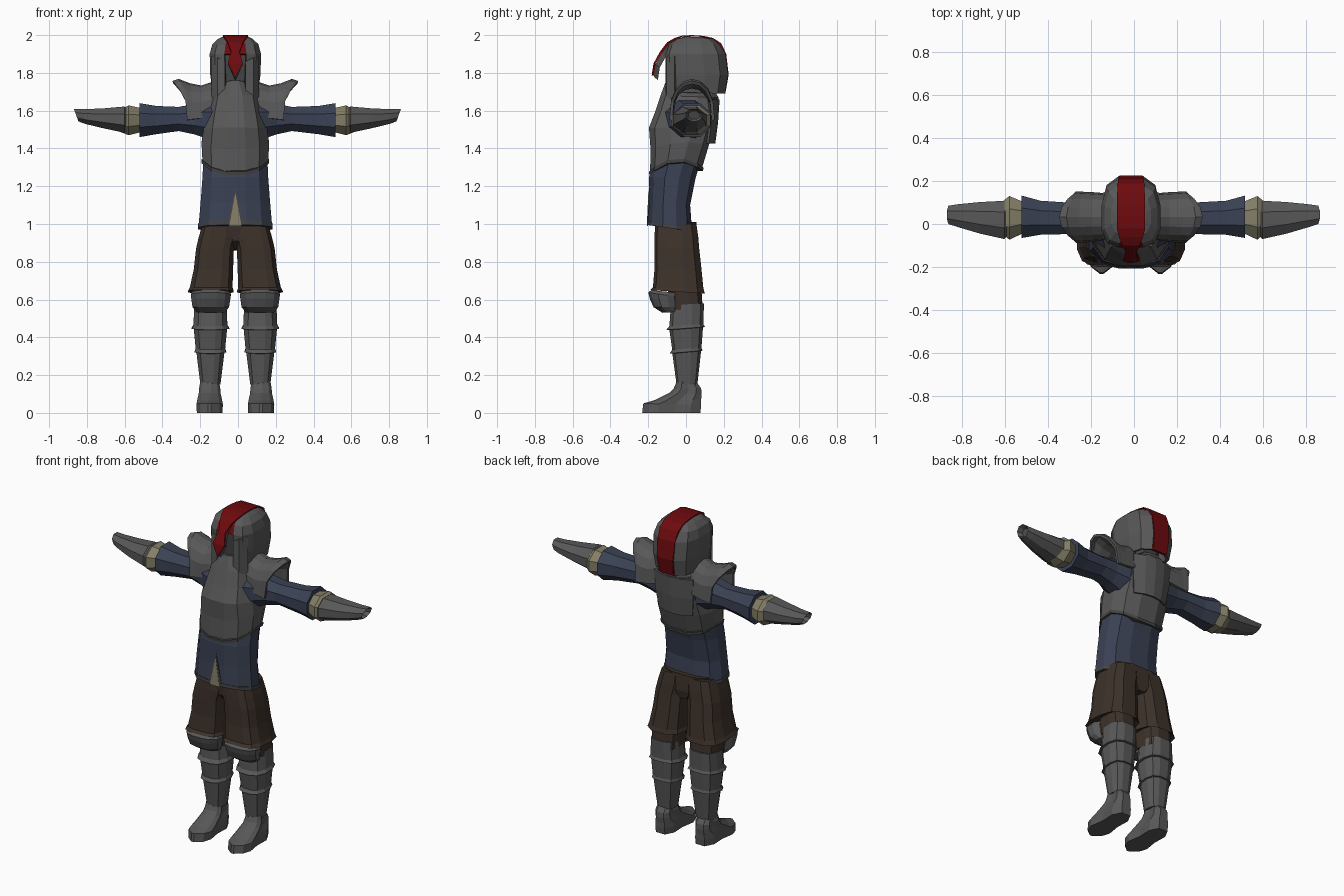
import bpy, bmesh, math
from mathutils import Vector

CX = -0.014  # body centre line


def mat(name, rgb):
    m = bpy.data.materials.new(name)
    m.diffuse_color = (*rgb, 1)
    return m


STEEL = mat("steel", (.097, .097, .097))
DARK = mat("dark steel", (.06, .06, .06))
BLUE = mat("blue cloth", (.042, .053, .087))
BROWN = mat("brown cloth", (.046, .031, .023))
RED = mat("red crest", (.155, .003, .004))
LINEN = mat("linen", (.23, .21, .135))

# Cross-section patterns: right half, front to back, as fractions of half width / half depth
BOXY = [(.43, -1), (.8, -.88), (1, -.5), (1, .25), (.85, .75), (.43, 1)]
TORSO = [(.3, -1), (.72, -.82), (1, -.32), (1, .3), (.8, .8), (.35, 1)]
SHOE = [(.12, -1), (.75, -.78), (1, -.45), (.8, .1), (.85, .65), (.45, 1)]


def finish(name, bm, mats, thick=0):
    bmesh.ops.recalc_face_normals(bm, faces=bm.faces[:])
    me = bpy.data.meshes.new(name)
    bm.to_mesh(me)
    bm.free()
    for m in mats:
        me.materials.append(m)
    ob = bpy.data.objects.new(name, me)
    ob.location.x = CX
    bpy.context.collection.objects.link(ob)
    if thick:
        s = ob.modifiers.new("thickness", 'SOLIDIFY')
        s.thickness, s.offset = thick, -1
    return ob


def loft(name, rings, mats, rule=None, closed=True, drop=None, thick=0):
    """Skin a list of rings; rule(face centre, normal) picks the material, drop removes faces."""
    bm = bmesh.new()
    rows = [[bm.verts.new(p) for p in r] for r in rings]
    n = len(rows[0])
    for a, b in zip(rows, rows[1:]):
        for i in range(n if closed else n - 1):
            j = (i + 1) % n
            bm.faces.new((a[i], a[j], b[j], b[i]))
    if closed:
        bm.faces.new(rows[0])
        bm.faces.new(rows[-1])
    bmesh.ops.recalc_face_normals(bm, faces=bm.faces[:])
    bm.normal_update()
    if drop:
        gone = [f for f in bm.faces if drop(f.calc_center_median(), f.normal)]
        bmesh.ops.delete(bm, geom=gone, context='FACES')
    if rule:
        for f in bm.faces:
            f.material_index = rule(f.calc_center_median(), f.normal)
    return finish(name, bm, mats, thick)


def zring(zf, zb, rx, yf, yb, cx=0, hump=0, pat=BOXY):
    """Horizontal ring: height runs from zf (front) to zb (back), raised by hump at the sides."""
    full = pat + [(-x, y) for x, y in reversed(pat)]
    cy, ry = (yf + yb) / 2, (yb - yf) / 2
    return [Vector((cx + x * rx, cy + y * ry, zf + (zb - zf) * (y + 1) / 2 + hump * (1 - y * y)))
            for x, y in full]


def xring(x, y0, y1, z0, z1, n=8, tilt=0):
    """Upright ring for the arms; tilt pushes the top edge outward."""
    out = []
    for i in range(n):
        a = 2 * math.pi * (i + .5) / n
        c, s = math.cos(a), math.sin(a)
        out.append(Vector((x + math.copysign(tilt, x) * s, (y0 + y1) / 2 + c * (y1 - y0) / 1.85,
                           (z0 + z1) / 2 + s * (z1 - z0) / 1.85)))
    return out


def zloft(name, rows, mats, cx=0, pat=BOXY, **kw):
    return loft(name, [zring(*r[:5], cx + (r[5] if len(r) > 5 else 0),
                             r[6] if len(r) > 6 else 0, pat) for r in rows], mats, **kw)


# Tunic with hem trim
zloft("tunic", [(1.0, .965, .195, -.203, .032), (1.12, 1.1, .184, -.194, .022),
                (1.25, 1.24, .174, -.195, .05), (1.38, 1.38, .168, -.165, .09)], [BLUE], pat=TORSO)
zloft("tunic_hem", [(.995, .96, .197, -.206, .036), (1.016, .98, .197, -.206, .035)], [DARK], pat=TORSO)

# Split at the front of the tunic
for name, w, z0, z1, y, m in (("split_trim", .045, 1.0, 1.19, -.2045, DARK),
                              ("split_linen", .033, .99, 1.165, -.2075, LINEN)):
    loft(name, [[(-w, y, z0), (w, y, z0), (0, y + .008, z1)],
                [(-w, y + .006, z0), (w, y + .006, z0), (0, y + .013, z1)]], [m])

# Cuirass with a curved lower edge, blue cloth in the armpits
zloft("cuirass", [(1.268, 1.29, .174, -.19, .083, 0, .06), (1.40, 1.42, .179, -.188, .122, 0, .02),
                  (1.51, 1.50, .168, -.196, .145), (1.59, 1.60, .15, -.165, .165),
                  (1.68, 1.67, .128, -.135, .172), (1.76, 1.70, .06, -.105, .155)],
      [STEEL, BLUE], pat=TORSO, rule=lambda c, n: int(abs(n.x) > .85 and 1.48 < c.z < 1.62))
zloft("cuirass_rim", [(1.26, 1.28, .178, -.194, .09, 0, .06), (1.278, 1.298, .179, -.196, .093, 0, .06)],
      [DARK], pat=TORSO)
# Backplate standing off the shoulders
loft("backplate", [[(x * w, y - .035 * x * x, z) for x in (-1, -.5, 0, .5, 1)]
                   for z, y, w in ((1.425, .155, .115), (1.54, .17, .13), (1.66, .178, .135))],
     [STEEL], closed=False, thick=.012)

# Helmet shell with open face and red stripe down the back
zloft("helmet", [(1.70, 1.69, .12, -.095, .205), (1.79, 1.79, .133, -.106, .222),
                 (1.90, 1.90, .136, -.108, .209), (1.95, 1.952, .122, -.09, .182),
                 (1.98, 1.98, .092, -.05, .14), (1.992, 1.99, .068, -.01, .09)], [STEEL, RED],
      rule=lambda c, n: int(abs(c.x) < .01 and (c.y > .05 or c.z > 1.9) and -.5 < n.z < .97),
      drop=lambda c, n: (abs(c.x) < .01 and c.y < 0 and c.z < 1.9) or n.z < -.9, thick=.018)
# Shadowed face behind the opening
zloft("face", [(1.66, 1.66, .1, -.07, .12), (1.9, 1.9, .105, -.08, .12)], [DARK])
# Cheek flaps framing the face
for s in (-1, 1):
    loft("cheek_flap", [[(s * .055, -.108, z0), (s * .095, -.104, z0 + .02), (s * .126, -.06, z0 + .03)]
                        for z0 in (1.64, 1.76, 1.86)], [STEEL], closed=False, thick=.012)

# Crest: raised strip over the skull, hooked down in front of the face
path = [(.208, 1.69, .045), (.226, 1.79, .053), (.213, 1.9, .058), (.187, 1.956, .062),
        (.143, 1.985, .064), (.09, 1.996, .065), (.035, 2.0, .066), (-.02, 1.998, .066),
        (-.06, 1.985, .056), (-.10, 1.962, .04), (-.138, 1.912, .022),
        (-.172, 1.85, .04), (-.182, 1.785, .004)]
skin = [[(-w, y, z), (0, y, z), (w, y, z)] for y, z, w in path]
loft("crest", [a + [(x, y + (.012 if i > 7 else 0) - (.012 if i < 4 else 0),
                     z - (.006 if 2 < i < 11 else 0)) for x, y, z in reversed(a)]
               for i, a in enumerate(skin)], [RED])
# Steel lining under the hook
loft("crest_lining", [[(-w, y + .011, z - .005), (w, y + .011, z - .005),
                       (w * .8, y + .033, z - .022), (-w * .8, y + .033, z - .022)]
                      for y, z, w in path[8:]], [STEEL])

for s, side in ((-1, "left"), (1, "right")):
    # Pauldron: arched plate with a lifted outer lip
    arcs = []
    for x0, dx, hy, zb, zt in ((.095, 0, .10, 1.60, 1.735), (.13, 0, .112, 1.57, 1.75),
                               (.18, 0, .116, 1.56, 1.733), (.225, .015, .118, 1.555, 1.745),
                               (.245, .055, .12, 1.553, 1.768), (.255, .078, .12, 1.55, 1.757)):
        arc = []
        for i in range(9):
            k = max(0, math.sin(math.pi * i / 8)) ** .75
            arc.append((s * (x0 + dx * k ** 2 - dx * .5 * k * (1 - k)),
                        .032 - hy * math.cos(math.pi * i / 8), zb + (zt - zb) * k))
        arcs.append(arc)
    loft(side + "_pauldron", arcs, [STEEL], closed=False, thick=.016)

    def arm(name, rows, m):
        # the right forearm sits slightly further out
        loft(side + name, [xring(s * (x + (.022 if s > 0 and x > .35 else 0)), *r[:4], 8,
                                 r[4] if len(r) > 4 else 0) for x, *r in rows], [m])

    # Sleeve flaring to the cuff, linen undersleeve, gauntlet with a recessed end
    arm("_sleeve", ((.09, -.125, .12, 1.43, 1.66), (.16, -.09, .11, 1.455, 1.65),
                    (.22, -.06, .10, 1.475, 1.635), (.30, -.047, .10, 1.492, 1.62),
                    (.42, -.05, .108, 1.475, 1.625), (.508, -.065, .132, 1.46, 1.64)), BLUE)
    arm("_undersleeve", ((.505, -.045, .105, 1.485, 1.615), (.565, -.073, .13, 1.47, 1.628),
                         (.615, -.03, .09, 1.49, 1.6)), LINEN)
    arm("_gauntlet", ((.57, -.05, .10, 1.49, 1.61), (.588, -.07, .108, 1.483, 1.622),
                      (.70, -.045, .102, 1.507, 1.612), (.80, -.015, .092, 1.53, 1.608, .005),
                      (.843, 0, .085, 1.543, 1.61, .013), (.815, .012, .073, 1.555, 1.597, .01)), STEEL)

    # Breeches leg, flared at the knee
    zloft(side + "_breeches_leg", [
        (1.0, 1.0, .088, -.163, .055, -s * .045), (.93, .93, .1, -.167, .065, -s * .036),
        (.87, .87, .1, -.168, .07, -s * .022), (.76, .76, .104, -.167, .082, -s * .014),
        (.665, .66, .113, -.175, .092, -s * .002), (.65, .632, .121, -.19, .1, 0),
        (.65, .65, .09, -.1, .08, 0)], [BROWN], cx=s * .13)
    zloft(side + "_knee_cloth", [(.68, .68, .085, -.1, .08), (.55, .53, .085, -.08, .09)],
          [BROWN], cx=s * .13)
    # Knee cap
    zloft(side + "_knee_cap", [(.65, .635, .095, -.185, -.04), (.637, .615, .106, -.2, -.045),
                               (.605, .6, .103, -.192, -.045), (.56, .56, .097, -.172, -.045),
                               (.53, .535, .075, -.125, -.04)], [STEEL], cx=s * .13, pat=TORSO)
    # Greave in overlapping bands
    zloft(side + "_greave", [
        (.57, .58, .085, -.08, .095), (.46, .47, .09, -.088, .092), (.44, .455, .1, -.104, .1),
        (.438, .453, .088, -.088, .09), (.335, .345, .078, -.073, .082), (.315, .33, .084, -.086, .088),
        (.313, .328, .074, -.072, .08), (.15, .15, .053, -.05, .06)], [STEEL], cx=s * .132, pat=TORSO)
    # Boot
    zloft(side + "_boot", [
        (0, 0, .068, -.232, .076), (.05, .04, .07, -.226, .08), (.066, .07, .066, -.17, .08),
        (.105, .1, .058, -.09, .083), (.13, .13, .056, -.065, .08), (.165, .165, .05, -.05, .055)],
        [STEEL], cx=s * .136, pat=SHOE)

# Seat of the breeches
zloft("breeches_seat", [(.865, .86, .05, -.10, .05), (.91, .91, .12, -.15, .06),
                        (1.01, 1.01, .165, -.163, .055)], [BROWN])
